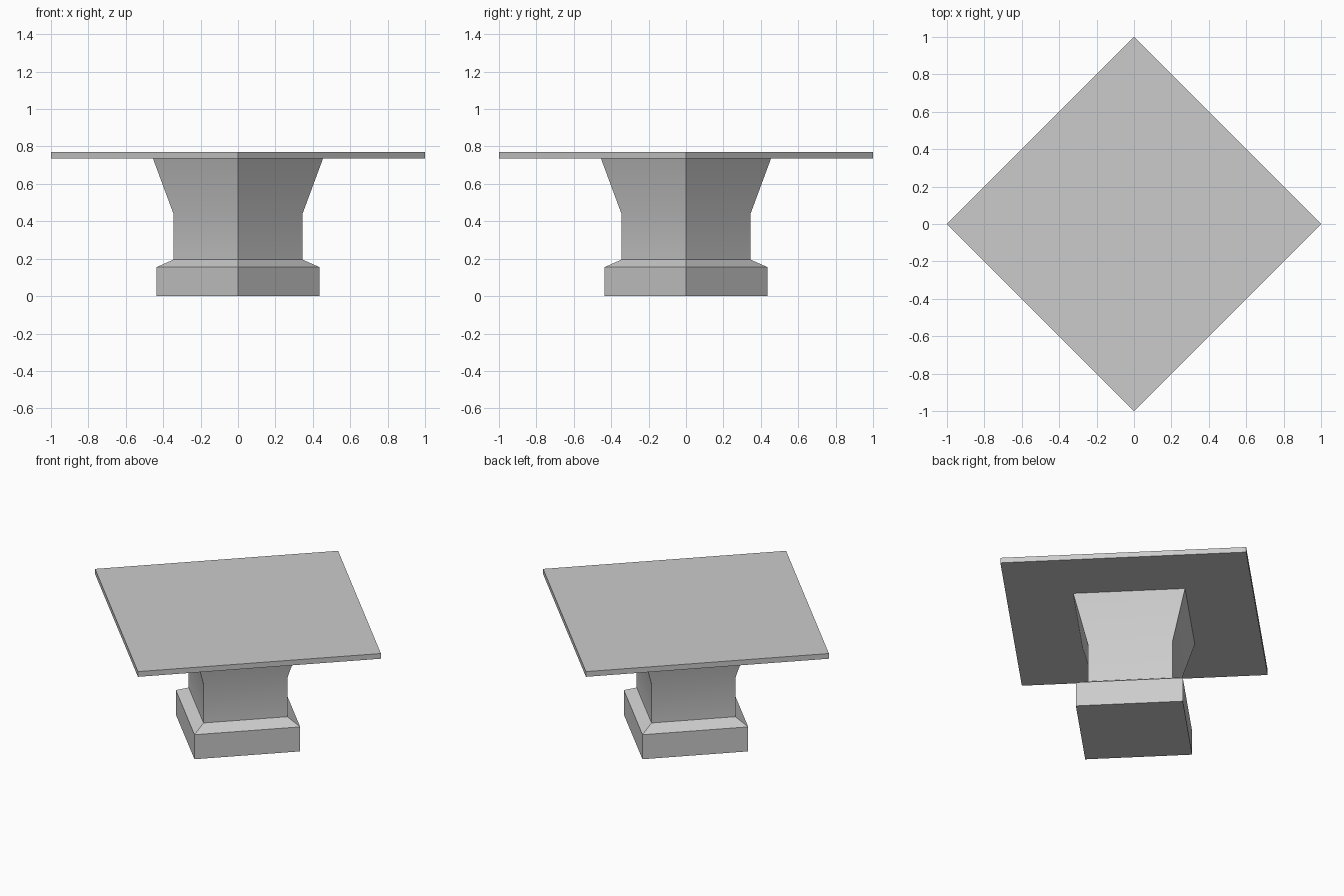
import bpy
import bmesh
import math

cube = bpy.data.objects.get("Cube")
if cube:
    bpy.data.objects.remove(cube, do_unlink=True)

stone = bpy.data.materials.new("grey stone")
stone.use_nodes = True
grey = (0.6, 0.6, 0.6, 1)
stone.diffuse_color = grey
stone.node_tree.nodes["Principled BSDF"].inputs["Base Color"].default_value = grey


def square_solid(name, profile):
    """Stack square rings (corner radius, height), corners on the axes."""
    bm = bmesh.new()
    rings = []
    for radius, z in profile:
        rings.append([bm.verts.new((radius * math.cos(i * math.pi / 2),
                                    radius * math.sin(i * math.pi / 2), z))
                      for i in range(4)])
    for low, high in zip(rings, rings[1:]):
        for i in range(4):
            j = (i + 1) % 4
            bm.faces.new((low[i], low[j], high[j], high[i]))
    bm.faces.new(rings[0][::-1])
    bm.faces.new(rings[-1])
    mesh = bpy.data.meshes.new(name)
    bm.to_mesh(mesh)
    bm.free()
    mesh.materials.append(stone)
    obj = bpy.data.objects.new(name, mesh)
    bpy.context.collection.objects.link(obj)
    bpy.ops.object.select_all(action="DESELECT")
    obj.select_set(True)
    bpy.context.view_layer.objects.active = obj
    bpy.ops.object.shade_smooth_by_angle(angle=math.radians(30))
    return obj


# Plinth with bevelled shoulder, straight shaft and flared head
square_solid("pedestal", [(0.435, 0), (0.435, 0.155), (0.345, 0.195),
                          (0.345, 0.44), (0.455, 0.737)])
# Thin square slab on top
square_solid("table_top", [(1, 0.737), (1, 0.77)])
